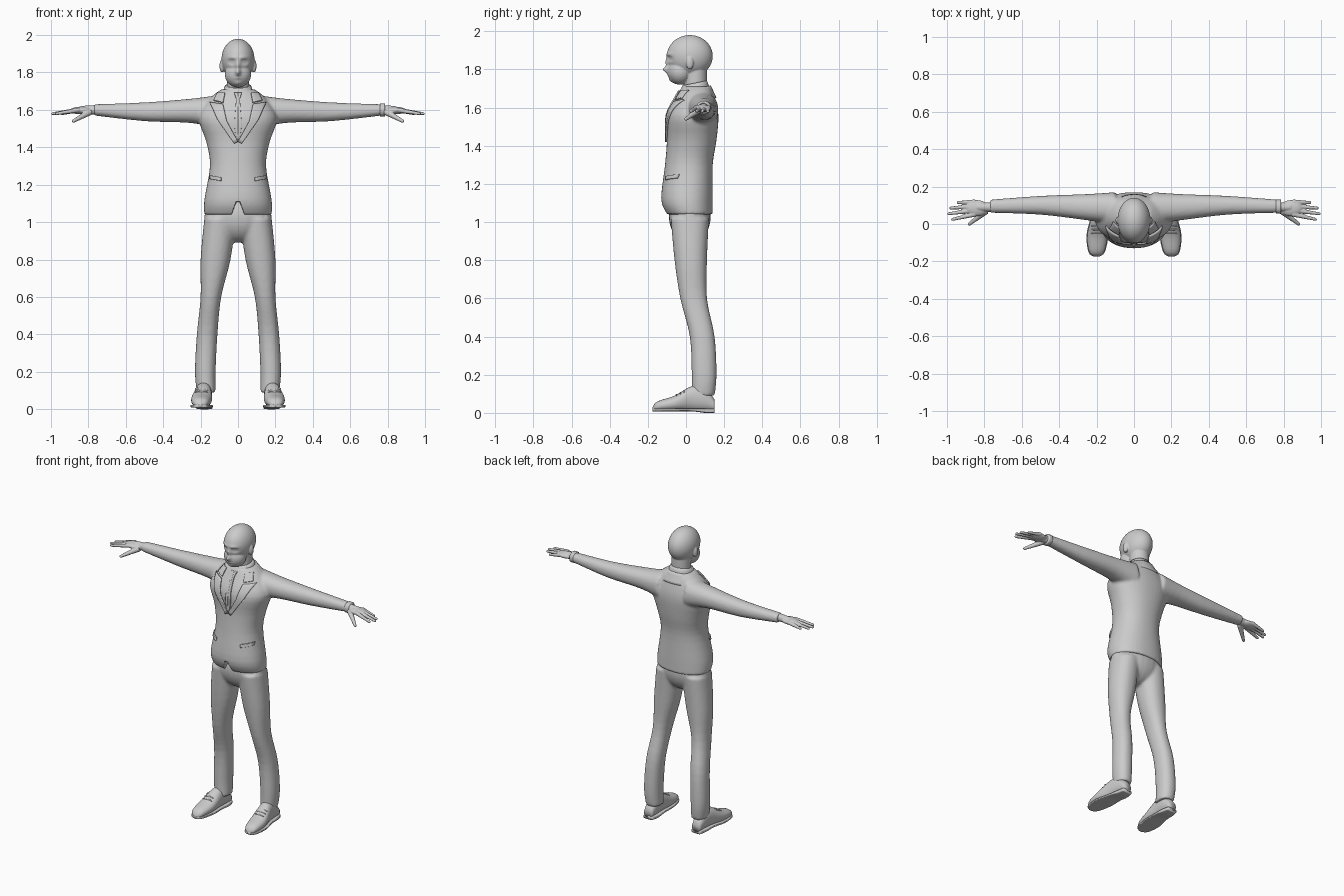
import bpy, bmesh
from math import cos, sin, pi, exp, copysign
from mathutils import Matrix, Vector
from mathutils.bvhtree import BVHTree

cube = bpy.data.objects.get("Cube")
if cube:
    bpy.data.objects.remove(cube, do_unlink=True)

GREY = (0.6, 0.6, 0.6, 1)
grey = bpy.data.materials.new("plain_grey")
grey.use_nodes = True
grey.diffuse_color = GREY
grey.node_tree.nodes["Principled BSDF"].inputs["Base Color"].default_value = GREY
SIDES = ((1, "left"), (-1, "right"))


def spline(rows, steps=4):
    """Smooth interpolation through section rows."""
    rows = [Vector(row) for row in rows]
    padded = [rows[0]] + rows + [rows[-1]]
    result = []
    for before, start, end, after in zip(padded, padded[1:], padded[2:], padded[3:]):
        for step in range(steps):
            t = step / steps
            bend_in = start + (end - before) / 6
            bend_out = end - (after - start) / 6
            u = 1 - t
            result.append(start * u**3 + bend_in * 3*u*u*t + bend_out * 3*u*t*t + end * t**3)
    return result + [rows[-1]]


def rounded(angle, low, high, wave, power):
    value = wave(angle)
    return (low + high) / 2 + (high - low) / 2 * copysign(abs(value) ** (2 / power), value)


def loft(bm, axis, rows, side=1, power=2.2, count=40):
    """Skin rounded sections (position, low a, high a, low b, high b) along an axis."""
    rings = []
    for position, low_a, high_a, low_b, high_b in spline(rows):
        ring = []
        for k in range(count):
            angle = 2 * pi * k / count
            point = [rounded(angle, low_a, high_a, cos, power), rounded(angle, low_b, high_b, sin, power)]
            point.insert("xyz".index(axis), position)
            point[0] *= side
            ring.append(bm.verts.new(point))
        rings.append(ring)
    for ring, following in zip(rings, rings[1:]):
        for k in range(count):
            bm.faces.new((ring[k - 1], ring[k], following[k], following[k - 1]))
    bm.faces.new(rings[0])
    bm.faces.new(rings[-1])


def symmetric(rows):
    """Sections given as height, half width, front and back."""
    return [(height, -half, half, front, back) for height, half, front, back in rows]


def blob(bm, centre, radii, side=1, detail=24):
    x, y, z = centre
    place = Matrix.Translation((x * side, y, z)) @ Matrix.Diagonal((*radii, 1))
    bmesh.ops.create_uvsphere(bm, u_segments=detail, v_segments=detail, radius=1, matrix=place)


def tube(bm, start, end, thick, thin, side=1):
    """Tapered limb with a round tip."""
    mirror = Vector((side, 1, 1))
    a, b = Vector(start) * mirror, Vector(end) * mirror
    turn = (b - a).to_track_quat('Z', 'Y').to_matrix().to_4x4()
    bmesh.ops.create_cone(bm, cap_ends=True, segments=24, radius1=thick, radius2=thin,
                          depth=(b - a).length, matrix=Matrix.Translation((a + b) / 2) @ turn)
    blob(bm, b, (thin, thin, thin))


def finish(bm, name, voxel=None, softness=4):
    """Make an object; optionally fuse and soften its overlapping shells."""
    bmesh.ops.recalc_face_normals(bm, faces=bm.faces)
    mesh = bpy.data.meshes.new(name)
    bm.to_mesh(mesh)
    bm.free()
    ob = bpy.data.objects.new(name, mesh)
    bpy.context.collection.objects.link(ob)
    mesh.materials.append(grey)
    mesh.shade_smooth()
    if voxel:
        fuse = ob.modifiers.new("Fuse", 'REMESH')
        fuse.mode, fuse.voxel_size, fuse.use_smooth_shade = 'VOXEL', voxel, True
        soften = ob.modifiers.new("Soften", 'SMOOTH')
        soften.factor, soften.iterations = .5, softness
    return ob


# Jacket: torso and sleeves fused together
bm = bmesh.new()
loft(bm, "z", symmetric([(1.04, .18, -.1, .14), (1.12, .18, -.13, .14), (1.3, .15, -.11, .14),
                         (1.43, .17, -.1, .16), (1.56, .21, -.1, .17), (1.66, .15, -.05, .15),
                         (1.71, .09, -.02, .13)]))
for side, tag in SIDES:
    loft(bm, "x", [(.1, 0, .17, 1.5, 1.68), (.25, .02, .16, 1.53, 1.66),
                   (.5, .05, .15, 1.54, 1.64), (.77, .06, .13, 1.57, 1.63)], side)
jacket = finish(bm, "jacket", voxel=.009)
bpy.context.view_layer.update()
jacket_surface = BVHTree.FromObject(jacket, bpy.context.evaluated_depsgraph_get())

# Front notch where the jacket hem parts
bm = bmesh.new()
loft(bm, "z", symmetric([(1, .05, -.2, -.07), (1.11, .01, -.2, -.07)]), power=6)
cutter = finish(bm, "hem_notch_cutter")
cutter.hide_render = True
cutter.hide_set(True)
cut = jacket.modifiers.new("Hem notch", 'BOOLEAN')
cut.operation, cut.object = 'DIFFERENCE', cutter

# Trousers: seat and legs fused together
bm = bmesh.new()
blob(bm, centre=(0, .02, 1.03), radii=(.18, .11, .14))
for side, tag in SIDES:
    loft(bm, "z", [(1.02, .01, .18, -.08, .12), (.8, .04, .2, -.06, .11), (.6, .09, .2, -.03, .11),
                   (.4, .11, .22, .02, .15), (.2, .12, .23, .03, .16), (.09, .12, .22, .03, .15)], side)
finish(bm, "trousers", voxel=.009)


def patch(name, inner, outer, side=1, lift=.005, rows=14, columns=6):
    """Thin cloth panel between two (x, z) edges, draped on the jacket front."""
    bm = bmesh.new()

    def along(line, t):
        reach = t * (len(line) - 1)
        i = min(int(reach), len(line) - 2)
        return Vector(line[i]).lerp(Vector(line[i + 1]), reach - i)

    grid = []
    for i in range(rows + 1):
        a, b = along(inner, i / rows), along(outer, i / rows)
        grid.append([])
        for j in range(columns + 1):
            x, z = a.lerp(b, j / columns)
            hit = jacket_surface.ray_cast(Vector((x * side, -1, z)), Vector((0, 1, 0)))[0]
            if hit is None:
                hit = jacket_surface.find_nearest(Vector((x * side, 0, z)))[0]
            grid[-1].append(bm.verts.new(hit - Vector((0, lift, 0))))
    for row, following in zip(grid, grid[1:]):
        for j in range(columns):
            bm.faces.new((row[j], row[j + 1], following[j + 1], following[j]))
    solid = finish(bm, name).modifiers.new("Thickness", 'SOLIDIFY')
    solid.thickness, solid.offset = lift * 1.9, 0


# Lapels, collar ends, pocket flaps and tie
for side, tag in SIDES:
    patch(tag + "_lapel", inner=[(.08, 1.63), (.06, 1.54), (0, 1.43)],
          outer=[(.15, 1.64), (.11, 1.55), (.02, 1.42)], side=side)
    patch(tag + "_collar_end", inner=[(.07, 1.69), (.08, 1.64)], outer=[(.11, 1.69), (.13, 1.65)], side=side)
    patch(tag + "_pocket_flap", inner=[(.09, 1.24), (.09, 1.22)], outer=[(.15, 1.25), (.15, 1.23)], side=side)
    patch(tag + "_tie_half", inner=[(0, 1.69), (0, 1.66), (0, 1.52), (0, 1.44)],
          outer=[(.02, 1.69), (.01, 1.66), (.02, 1.52), (.01, 1.44)], side=side, lift=.004)

# Button
bm = bmesh.new()
blob(bm, centre=(0, -.12, 1.13), radii=(.01, .01, .01))
finish(bm, "jacket_button")

# Standing collars, tilted down to the front
for name, low, high, half, back in (("shirt_collar", 1.64, 1.73, .07, .11),
                                    ("jacket_collar", 1.63, 1.7, .09, .13)):
    bm = bmesh.new()
    loft(bm, "z", symmetric([(height, half + flare, -.02 - flare, back + flare)
                             for height, flare in ((low, .03), (high, 0))]))
    for v in bm.verts:
        v.co.z += (v.co.y - .05) / 5
    finish(bm, name)

# Head: skull and jaw shaped by soft bumps (x, z, width, height, push), then neck and ears
bm = bmesh.new()
blob(bm, centre=(0, .02, 1.87), radii=(.088, .12, .11), detail=128)
blob(bm, centre=(0, -.03, 1.79), radii=(.07, .065, .07), detail=128)
nose, bridge = (0, 1.8, .013, .015, .025), (0, 1.83, .012, .025, .016)
socket, eyeball, brow = (.034, 1.857, .018, .013, -.013), (.034, 1.857, .01, .006, .006), (.03, 1.88, .025, .01, .006)
lips, mouth, chin = (0, 1.775, .02, .012, .006), (0, 1.778, .02, .003, -.006), (0, 1.74, .02, .015, .008)
for v in bm.verts:
    if v.co.y < 0:
        for x, z, width, height, push in (nose, bridge, socket, eyeball, brow, lips, mouth, chin):
            v.co.y -= push * exp(-((abs(v.co.x) - x) / width) ** 2 - ((v.co.z - z) / height) ** 2)
tube(bm, start=(0, .05, 1.62), end=(0, .05, 1.8), thick=.06, thin=.06)
for side, tag in SIDES:
    blob(bm, centre=(.085, .02, 1.835), radii=(.014, .02, .035), side=side)
finish(bm, "head", voxel=.004, softness=3)

for side, tag in SIDES:
    # Hand: wrist, palm, fanned fingers and lowered thumb
    bm = bmesh.new()
    tube(bm, start=(.74, .09, 1.6), end=(.83, .09, 1.6), thick=.027, thin=.022, side=side)
    blob(bm, centre=(.84, .085, 1.597), radii=(.06, .043, .02), side=side)
    for i, reach in enumerate((.97, .99, .98, .94)):
        tube(bm, start=(.85, .052 + .022 * i, 1.6), end=(reach, .025 + .03 * i, 1.58),
             thick=.013, thin=.008, side=side)
    tube(bm, start=(.79, .07, 1.59), end=(.88, 0, 1.54), thick=.018, thin=.009, side=side)
    finish(bm, tag + "_hand", voxel=.0035, softness=3)

    # Shoe: upper, then a sole that follows it with an arch before the heel, then laces
    outline = [(-.175, .19, .21, .03), (-.15, .16, .24, .06), (-.06, .14, .25, .09),
               (.03, .14, .23, .14), (.1, .14, .22, .13), (.15, .15, .21, .07)]
    bm = bmesh.new()
    loft(bm, "y", [(y, inside, outside, .01, top) for y, inside, outside, top in outline], side)
    finish(bm, tag + "_shoe_upper")
    bm = bmesh.new()
    loft(bm, "y", [(y, inside - .004, outside + .004, 0 if y > .05 else .008, .024)
                   for y, inside, outside, top in outline], side, power=5)
    finish(bm, tag + "_shoe_sole")
    bm = bmesh.new()
    for y in (-.05, -.03, -.01):
        blob(bm, centre=(.195, y, .115 + y / 2), radii=(.035, .005, .009), side=side)
    finish(bm, tag + "_shoe_laces")

# Wrist band on the left arm
bm = bmesh.new()
loft(bm, "x", [(x, .055, .13, 1.565, 1.635) for x in (.76, .785)])
finish(bm, "wrist_band")
